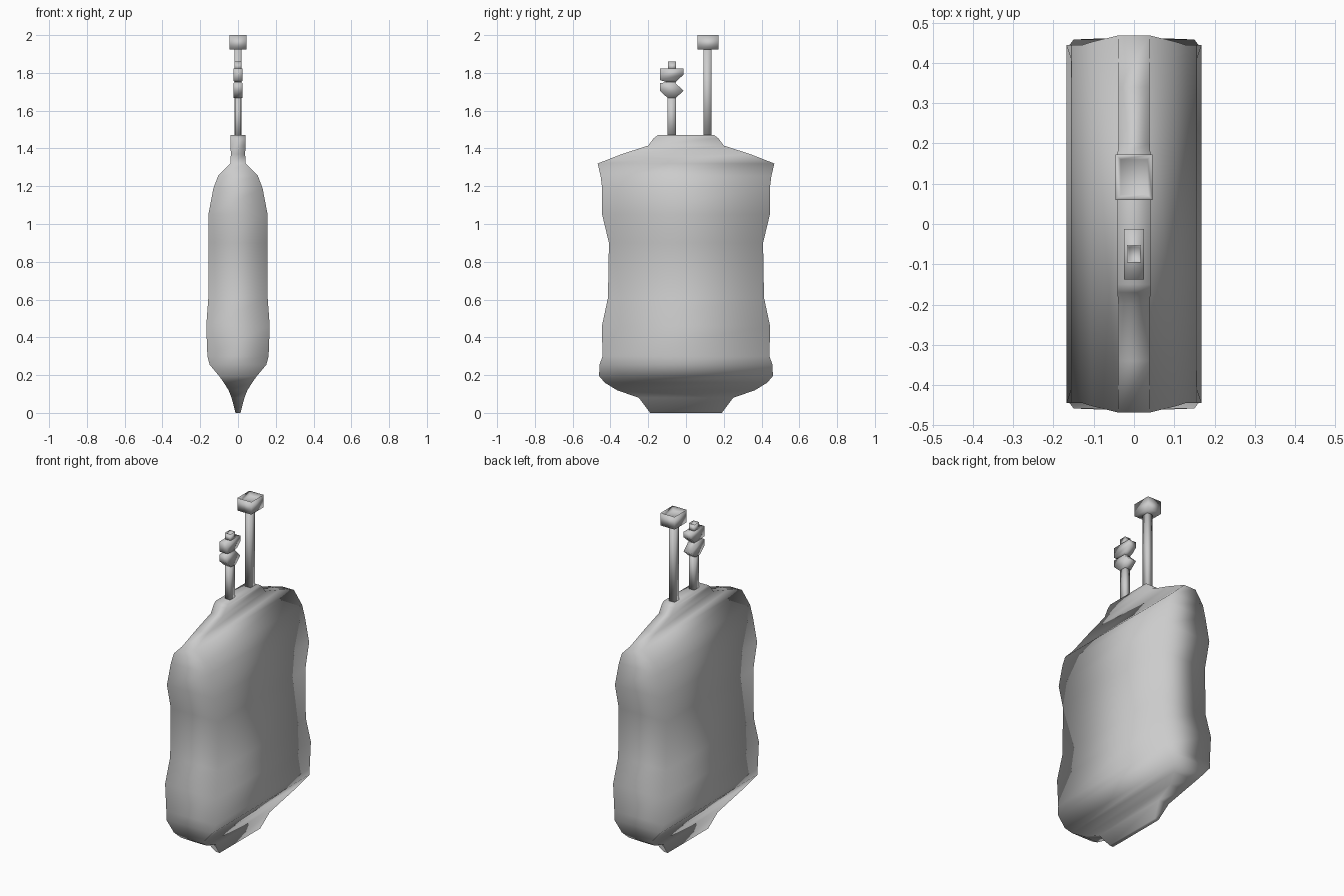
import bpy, bmesh


def loft(name, rings, recess=None):
    """Smooth-shaded stack of rectangular sections: (z, half width x, y min, y max)."""
    bm = bmesh.new()
    loops = []
    for z, hx, y0, y1 in rings:
        corners = ((-hx, y0), (hx, y0), (hx, y1), (-hx, y1))
        loops.append([bm.verts.new((x, y, z)) for x, y in corners])
    for a, b in zip(loops, loops[1:]):
        for i in range(4):
            j = (i + 1) % 4
            bm.faces.new((a[i], a[j], b[j], b[i]))
    bm.faces.new(loops[0][::-1])
    top = bm.faces.new(loops[-1])
    if recess:
        bm.normal_update()
        bmesh.ops.inset_region(bm, faces=[top], thickness=recess[0])
        for v in top.verts:
            v.co.z -= recess[1]
    for f in bm.faces:
        f.smooth = True
    bmesh.ops.recalc_face_normals(bm, faces=bm.faces)
    mesh = bpy.data.meshes.new(name)
    bm.to_mesh(mesh)
    bm.free()
    obj = bpy.data.objects.new(name, mesh)
    bpy.context.collection.objects.link(obj)
    return obj


# Filled bag: z, half thickness, half width
bag = [
    (0.00, 0.013, 0.19), (0.08, 0.034, 0.25), (0.12, 0.050, 0.365),
    (0.16, 0.075, 0.43), (0.195, 0.10, 0.46), (0.255, 0.15, 0.458),
    (0.30, 0.162, 0.442), (0.46, 0.168, 0.445), (0.61, 0.157, 0.413),
    (0.90, 0.157, 0.408), (1.05, 0.157, 0.444), (1.19, 0.130, 0.444),
    (1.255, 0.105, 0.452), (1.32, 0.040, 0.468), (1.37, 0.038, 0.34),
    (1.415, 0.039, 0.20), (1.455, 0.041, 0.17), (1.47, 0.041, 0.15),
]
loft("bag", [(z, hx, -hy, hy) for z, hx, hy in bag])

# Tall outlet tube and its hollow cap
loft("tall_tube", [(1.45, 0.018, 0.092, 0.134), (1.93, 0.018, 0.092, 0.134)])
loft("tall_tube_cap", [(1.925, 0.046, 0.06, 0.173), (2.0, 0.046, 0.06, 0.173)],
     recess=(0.018, 0.02))

# Short tube with two wing-shaped stoppers and a hollow tip
loft("short_tube", [(1.45, 0.017, -0.098, -0.054), (1.68, 0.017, -0.098, -0.054)])
loft("lower_stopper", [
    (1.668, 0.024, -0.098, -0.054), (1.705, 0.025, -0.138, -0.013),
    (1.745, 0.025, -0.138, -0.055), (1.752, 0.017, -0.098, -0.054)])
loft("upper_stopper", [
    (1.75, 0.017, -0.098, -0.054), (1.762, 0.025, -0.138, -0.045),
    (1.79, 0.025, -0.138, -0.013), (1.822, 0.025, -0.138, -0.013)])
loft("short_tube_tip", [(1.815, 0.018, -0.096, -0.052), (1.86, 0.018, -0.096, -0.052)],
     recess=(0.006, 0.015))
